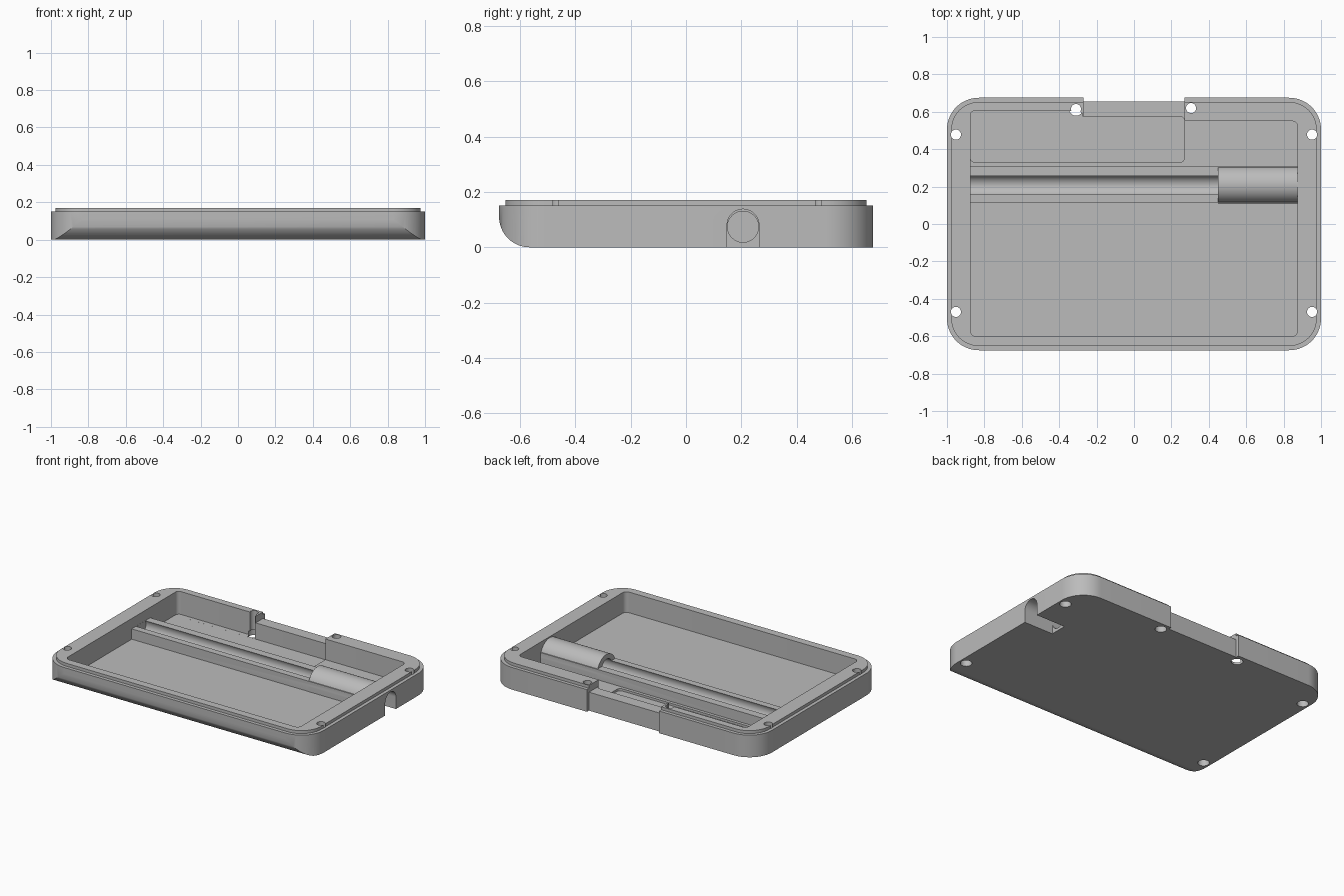
import bpy
from math import sin, cos, pi, radians

cube = bpy.data.objects.get("Cube")
if cube:
    bpy.data.objects.remove(cube, do_unlink=True)

grey = bpy.data.materials.new("plain_grey")
grey.use_nodes = True
colour = (0.5, 0.5, 0.5, 1)
grey.diffuse_color = colour
grey.node_tree.nodes["Principled BSDF"].inputs["Base Color"].default_value = colour


def arc(cx, cy, r, start, end, steps=16):
    angles = [radians(start + (end - start) * i / steps) for i in range(steps + 1)]
    return [(cx + r * cos(a), cy + r * sin(a)) for a in angles]


def rounded(x0, x1, y0, y1, r, steps=8):
    return (arc(x1 - r, y1 - r, r, 0, 90, steps) + arc(x0 + r, y1 - r, r, 90, 180, steps)
            + arc(x0 + r, y0 + r, r, 180, 270, steps) + arc(x1 - r, y0 + r, r, 270, 360, steps))


def circle(cx, cy, r, n=32):
    return arc(cx, cy, r, 0, 360, n)[:-1]


def prism(name, outline, lo, hi, axis="z"):
    """Extrude an xy outline along z, or a yz outline along x."""
    place = (lambda p, t: (p[0], p[1], t)) if axis == "z" else (lambda p, t: (t, p[0], p[1]))
    n = len(outline)
    verts = [place(p, t) for t in (lo, hi) for p in outline]
    faces = [list(range(n))[::-1], list(range(n, 2 * n))]
    faces += [(i, (i + 1) % n, n + (i + 1) % n, n + i) for i in range(n)]
    mesh = bpy.data.meshes.new(name)
    mesh.from_pydata(verts, [], faces)
    mesh.materials.append(grey)
    ob = bpy.data.objects.new(name, mesh)
    bpy.context.collection.objects.link(ob)
    return ob


def box(name, x0, x1, y0, y1, z0, z1):
    return prism(name, [(x0, y0), (x1, y0), (x1, y1), (x0, y1)], z0, z1)


def combine(target, tool, operation):
    mod = target.modifiers.new("combine", "BOOLEAN")
    mod.operation, mod.solver, mod.object = operation, "EXACT", tool
    bpy.context.view_layer.update()
    graph = bpy.context.evaluated_depsgraph_get()
    mesh = bpy.data.meshes.new_from_object(target.evaluated_get(graph))
    target.modifiers.clear()
    target.data = mesh
    bpy.data.objects.remove(tool, do_unlink=True)


# Outer shell with a rounded lower front edge
case = prism("case_tray", rounded(-1, 1, -0.675, 0.675, 0.17, 16), 0, 0.15)
side = arc(-0.565, 0.11, 0.11, 180, 270) + [(0.8, 0), (0.8, 0.3), (-0.675, 0.3)]
side = [(y - 0.0001, z - 0.0001) for y, z in side]
combine(case, prism("front_rounding", side, -1.2, 1.2, "x"), "INTERSECT")

# Raised rim lip
combine(case, prism("rim_lip", rounded(-0.977, 0.977, -0.652, 0.652, 0.147, 16), 0.08, 0.17), "UNION")

# Main cavity and the deeper rear pocket
cavities = [("main_cavity", rounded(-0.875, 0.875, -0.6, 0.55, 0.03), 0.03),
            ("rear_pocket", rounded(-0.8752, 0.27, 0.33, 0.575, 0.025), 0.015),
            ("rear_pocket_corner", rounded(-0.8754, -0.275, 0.34, 0.605, 0.025), 0.0152)]
for name, outline, floor in cavities:
    combine(case, prism(name, outline, floor, 0.3), "DIFFERENCE")

# Recess in the back wall
combine(case, box("back_recess", -0.27, 0.27, 0.654, 0.8, -0.1, 0.3), "DIFFERENCE")
combine(case, box("back_wall_step", -0.2702, 0.2698, 0.5, 0.81, 0.125, 0.31), "DIFFERENCE")

# Pen cradle rails and the domed sleeve
combine(case, box("cradle_rails", -0.9, 0.89, 0.111, 0.309, 0.012, 0.1), "UNION")
dome = arc(0.21, 0.063, 0.1, 0, 180, 32) + [(0.11, 0.01), (0.31, 0.01)]
combine(case, prism("pen_sleeve", dome, 0.45, 0.9, "x"), "UNION")

# Pen bore and the finger slot open to the underside
combine(case, prism("pen_bore", circle(0.206, 0.074, 0.056, 40), -0.874, 0.85, "x"), "DIFFERENCE")
arch = arc(0.206, 0.08, 0.0575, 0, 180, 24) + [(0.1485, -0.1), (0.2635, -0.1)]
combine(case, prism("finger_slot", arch, 0.78, 1.1, "x"), "DIFFERENCE")

# Screw holes with wider heads underneath
holes = [(sx * 0.952, y) for sx in (-1, 1) for y in (-0.47, 0.478)]
holes += [(-0.31, 0.615), (0.305, 0.62)]
for x, y in holes:
    combine(case, prism("screw_hole", circle(x, y, 0.027, 24), -0.1, 0.3), "DIFFERENCE")
    combine(case, prism("screw_head", circle(x, y, 0.036, 24), -0.11, 0.04), "DIFFERENCE")

# Smooth curved walls, crisp edges
bpy.ops.object.select_all(action="DESELECT")
case.select_set(True)
bpy.context.view_layer.objects.active = case
bpy.ops.object.shade_smooth_by_angle(angle=radians(30))
